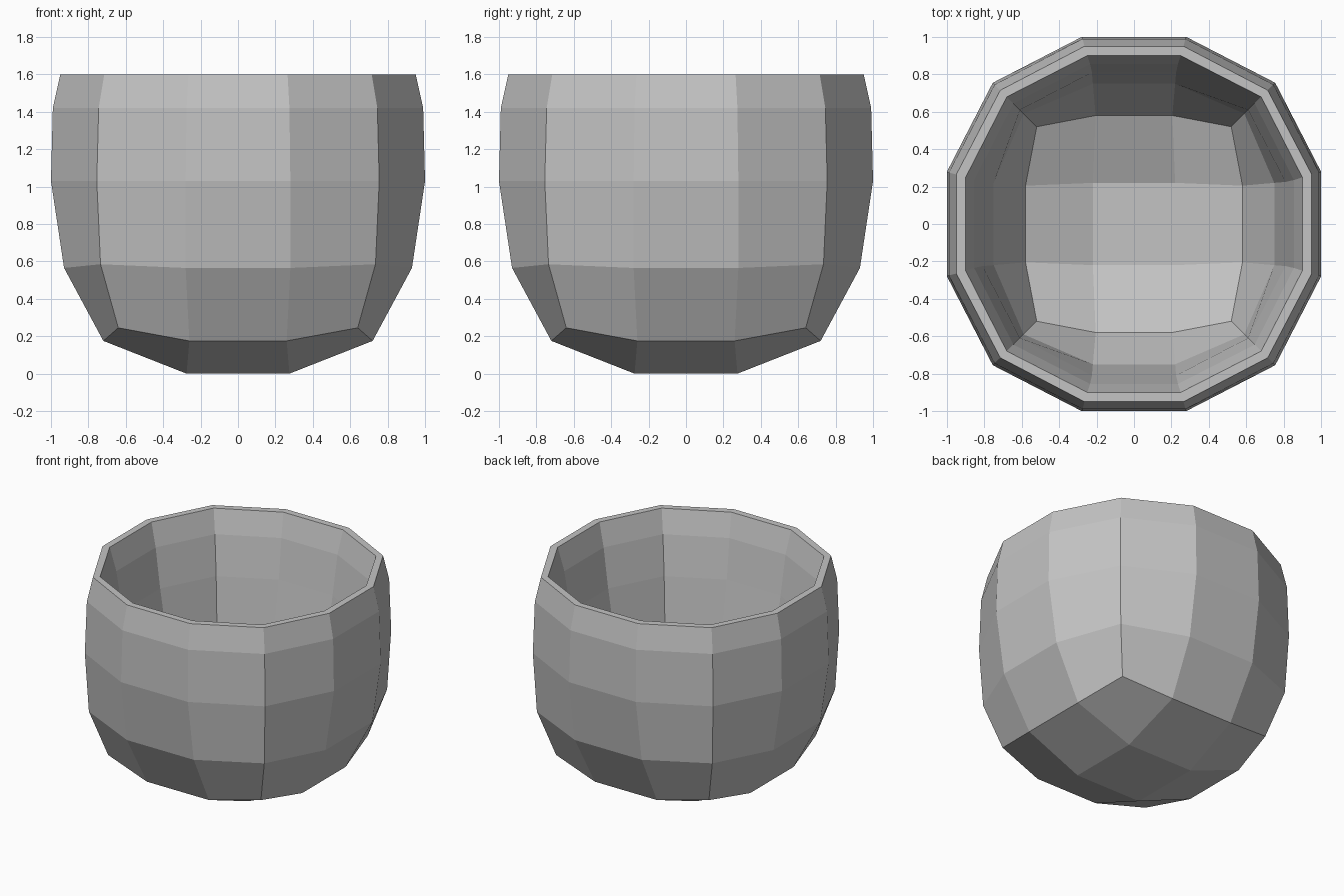
import bpy
import bmesh

cube = bpy.data.objects.get("Cube")
if cube:
    bpy.data.objects.remove(cube, do_unlink=True)

# Rings from rim to base: side distance, side half width, side z, corner xy, corner z
OUTER = [
    (0.95, 0.265, 1.60, 0.715, 1.60),
    (0.99, 0.275, 1.42, 0.745, 1.42),
    (1.00, 0.28, 1.03, 0.755, 1.03),
    (0.93, 0.28, 0.565, 0.735, 0.585),
    (0.72, 0.26, 0.175, 0.64, 0.245),
]
INNER = [
    (0.90, 0.25, 1.60, 0.68, 1.60),
    (0.855, 0.235, 1.425, 0.645, 1.425),
    (0.81, 0.225, 1.13, 0.61, 1.13),
    (0.75, 0.22, 0.77, 0.59, 0.79),
    (0.58, 0.205, 0.46, 0.52, 0.51),
]


def make_ring(bm, side, half, side_z, corner, corner_z):
    """Twelve points: two per side and one per corner, turned four times."""
    verts = []
    for turn in range(4):
        for x, y, z in ((-half, -side, side_z), (half, -side, side_z),
                        (corner, -corner, corner_z)):
            for _ in range(turn):
                x, y = -y, x
            verts.append(bm.verts.new((x, y, z)))
    return verts


def bridge(bm, upper, lower):
    n = len(upper)
    for i in range(n):
        j = (i + 1) % n
        bm.faces.new((upper[i], lower[i], lower[j], upper[j]))


def close_base(bm, ring, half, z):
    """Three by three patch of faces that closes the last ring."""
    mid = [bm.verts.new((sx * half, sy * half, z))
           for sx, sy in ((-1, -1), (1, -1), (1, 1), (-1, 1))]
    bm.faces.new(mid)
    for k in range(4):
        a, b, corner = ring[3 * k:3 * k + 3]
        after = ring[(3 * k + 3) % 12]
        nxt = mid[(k + 1) % 4]
        bm.faces.new((a, b, nxt, mid[k]))
        bm.faces.new((b, corner, after, nxt))


def make_shell(bm, rows, base_half, base_z):
    rings = [make_ring(bm, *row) for row in rows]
    for upper, lower in zip(rings, rings[1:]):
        bridge(bm, upper, lower)
    close_base(bm, rings[-1], base_half, base_z)
    return rings[0]


# Bowl: outer wall, inner wall and flat rim
bm = bmesh.new()
outer_rim = make_shell(bm, OUTER, 0.275, 0.0)
inner_rim = make_shell(bm, INNER, 0.22, 0.31)
bridge(bm, outer_rim, inner_rim)
bmesh.ops.recalc_face_normals(bm, faces=bm.faces[:])
mesh = bpy.data.meshes.new("bowl")
bm.to_mesh(mesh)
bm.free()
bowl = bpy.data.objects.new("bowl", mesh)
bpy.context.collection.objects.link(bowl)

# Plain grey material
grey = bpy.data.materials.new("light_grey")
grey.use_nodes = True
color = (0.55, 0.55, 0.55, 1.0)
grey.diffuse_color = color
grey.node_tree.nodes["Principled BSDF"].inputs["Base Color"].default_value = color
mesh.materials.append(grey)
